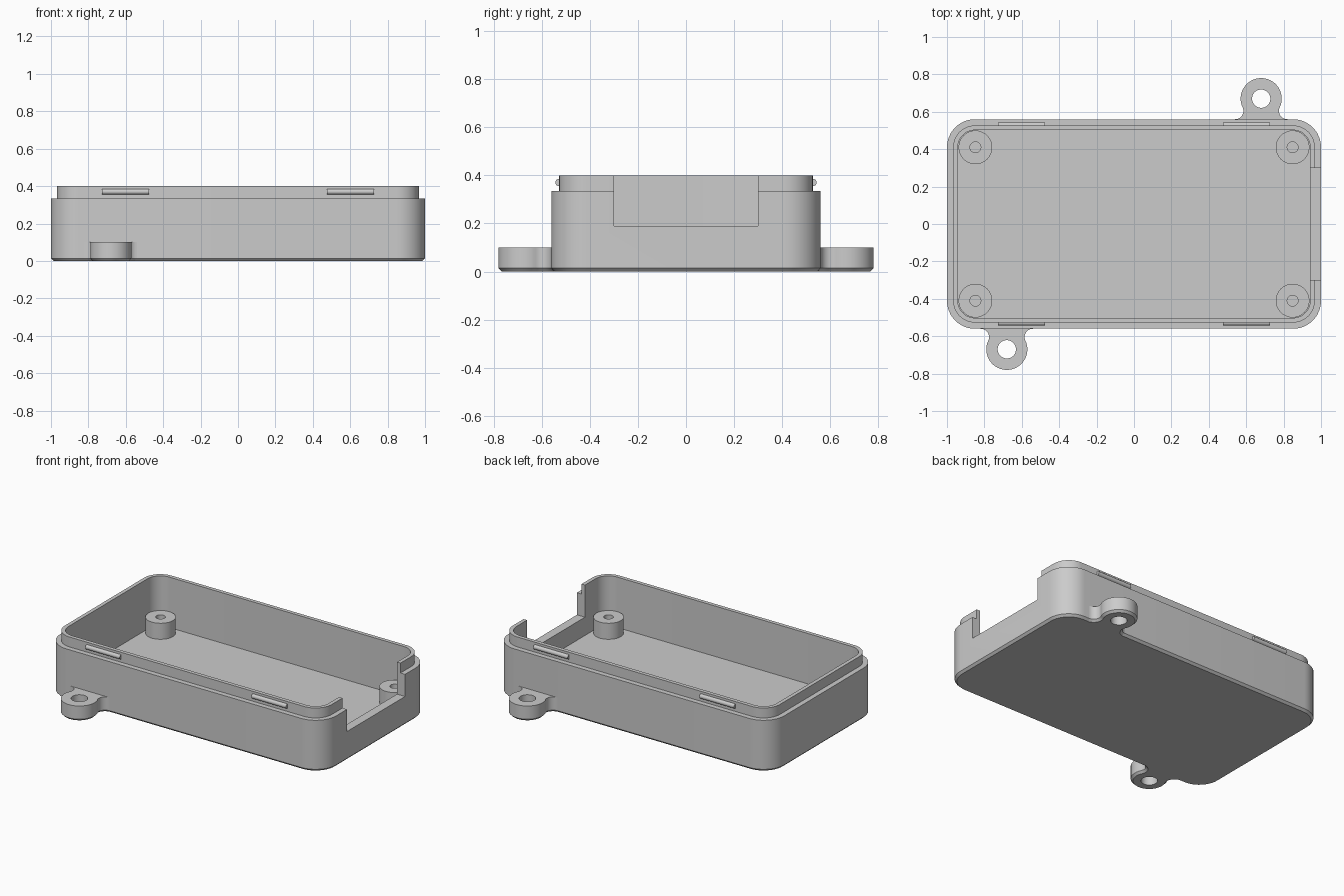
import bpy, bmesh
from math import sin, cos, pi, atan2, radians
from mathutils import Matrix

if "Cube" in bpy.data.objects:
    bpy.data.objects.remove(bpy.data.objects["Cube"])

HALF_X, HALF_Y, CORNER = 1.0, 0.56, 0.15
RIM, TOP, FLOOR, CHAMFER = 0.335, 0.4, 0.07, 0.014

grey = bpy.data.materials.new("plastic grey")
grey.use_nodes = True
grey.diffuse_color = (0.6, 0.6, 0.6, 1)
grey.node_tree.nodes["Principled BSDF"].inputs["Base Color"].default_value = (0.6, 0.6, 0.6, 1)


def finish(name, bm):
    bmesh.ops.recalc_face_normals(bm, faces=bm.faces)
    mesh = bpy.data.meshes.new(name)
    bm.to_mesh(mesh)
    bm.free()
    mesh.materials.append(grey)
    obj = bpy.data.objects.new(name, mesh)
    bpy.context.collection.objects.link(obj)
    return obj


def arc(cx, cy, r, start, end, steps):
    angles = [start + (end - start) * i / steps for i in range(steps + 1)]
    return [(cx + r * cos(a), cy + r * sin(a)) for a in angles]


def rounded_rect(inset):
    r = CORNER - inset
    cx, cy = HALF_X - CORNER, HALF_Y - CORNER
    points = []
    for i, (sx, sy) in enumerate([(1, 1), (-1, 1), (-1, -1), (1, -1)]):
        points += arc(sx * cx, sy * cy, r, i * pi / 2, (i + 1) * pi / 2, 12)
    return points


def loft(name, sections):
    """Join outlines of equal length, given as (points, z), and cap both ends."""
    bm = bmesh.new()
    rings = [[bm.verts.new((x, y, z)) for x, y in pts] for pts, z in sections]
    for a, b in zip(rings, rings[1:]):
        for i in range(len(a)):
            j = (i + 1) % len(a)
            bm.faces.new((a[i], a[j], b[j], b[i]))
    bm.faces.new(rings[0])
    bm.faces.new(rings[-1])
    return finish(name, bm)


def cut(obj, cutter):
    mod = obj.modifiers.new("cut", "BOOLEAN")
    mod.operation, mod.solver, mod.object = "DIFFERENCE", "EXACT", cutter
    bpy.context.view_layer.objects.active = obj
    bpy.ops.object.modifier_apply(modifier=mod.name)
    bpy.data.objects.remove(cutter)


def circle(cx, cy, r, steps=40):
    return arc(cx, cy, r, 0, 2 * pi, steps)[:-1]


parts = []

# Open tray with stepped lip
tray = loft("tray", [
    (rounded_rect(CHAMFER), 0), (rounded_rect(0), CHAMFER), (rounded_rect(0), RIM),
    (rounded_rect(0.033), RIM), (rounded_rect(0.033), TOP),
    (rounded_rect(0.058), TOP), (rounded_rect(0.058), FLOOR)])

# Connector opening in the end wall
box = bmesh.new()
bmesh.ops.create_cube(box, size=1, matrix=Matrix.Translation((1, 0, 0.44))
                      @ Matrix.Diagonal((0.3, 0.6, 0.5, 1)))
cut(tray, finish("opening_cutter", box))
parts.append(tray)

# Screw posts with blind holes
for sx, side in ((1, "left"), (-1, "right")):
    for sy, end in ((1, "back"), (-1, "front")):
        x, y = sx * 0.848, sy * 0.41
        outer, inner = circle(x, y, 0.09), circle(x, y, 0.029)
        parts.append(loft(f"screw_post_{end}_{side}", [
            (outer, FLOOR - 0.02), (outer, 0.175), (inner, 0.175), (inner, FLOOR + 0.01)]))

# Mounting ears, blended into the wall by concave fillets
FX, FY, FR, EAR = 0.14, -0.065, 0.045, 0.11
lean = atan2(-FY, FX)
right = arc(FX, FY, FR, 1.5 * pi, pi - lean, 10)
head = arc(0, 0, EAR, -lean, pi + lean, 40)[1:-1]
left = [(-x, y) for x, y in reversed(right)]
outline = right + head + left + [(-FX, -0.15), (FX, -0.15)]
for s, name in ((1, "mounting_ear_back"), (-1, "mounting_ear_front")):
    cx, cy = 0.68 * s, (HALF_Y + EAR) * s
    bm = bmesh.new()
    base = bm.faces.new([bm.verts.new((cx + s * x, cy + s * y, 0)) for x, y in outline])
    bmesh.ops.extrude_face_region(bm, geom=[base], use_keep_orig=True)
    bm.faces.ensure_lookup_table()
    lifted = [f for f in bm.faces if f is not base and len(f.verts) == len(outline)][0]
    bmesh.ops.translate(bm, verts=lifted.verts, vec=(0, 0, 0.1))
    bmesh.ops.bevel(bm, geom=list(base.edges), offset=CHAMFER, segments=1,
                    affect="EDGES", clamp_overlap=False)
    ear = finish(name, bm)
    hole = circle(cx, cy, 0.049)
    cut(ear, loft("hole_cutter", [(hole, -0.1), (hole, 0.2)]))
    parts.append(ear)

# Snap ridges on the lip
for sx, side in ((1, "left"), (-1, "right")):
    for sy, end in ((1, "back"), (-1, "front")):
        bm = bmesh.new()
        bmesh.ops.create_cone(
            bm, cap_ends=True, segments=20, radius1=0.015, radius2=0.015, depth=0.25,
            matrix=Matrix.Translation((sx * 0.602, sy * 0.528, 0.37))
            @ Matrix.Rotation(pi / 2, 4, "Y"))
        parts.append(finish(f"snap_ridge_{end}_{side}", bm))

# Smooth the round walls, keep the edges sharp
bpy.ops.object.select_all(action="DESELECT")
for obj in parts:
    obj.select_set(True)
bpy.context.view_layer.objects.active = tray
bpy.ops.object.shade_smooth_by_angle(angle=radians(30))
